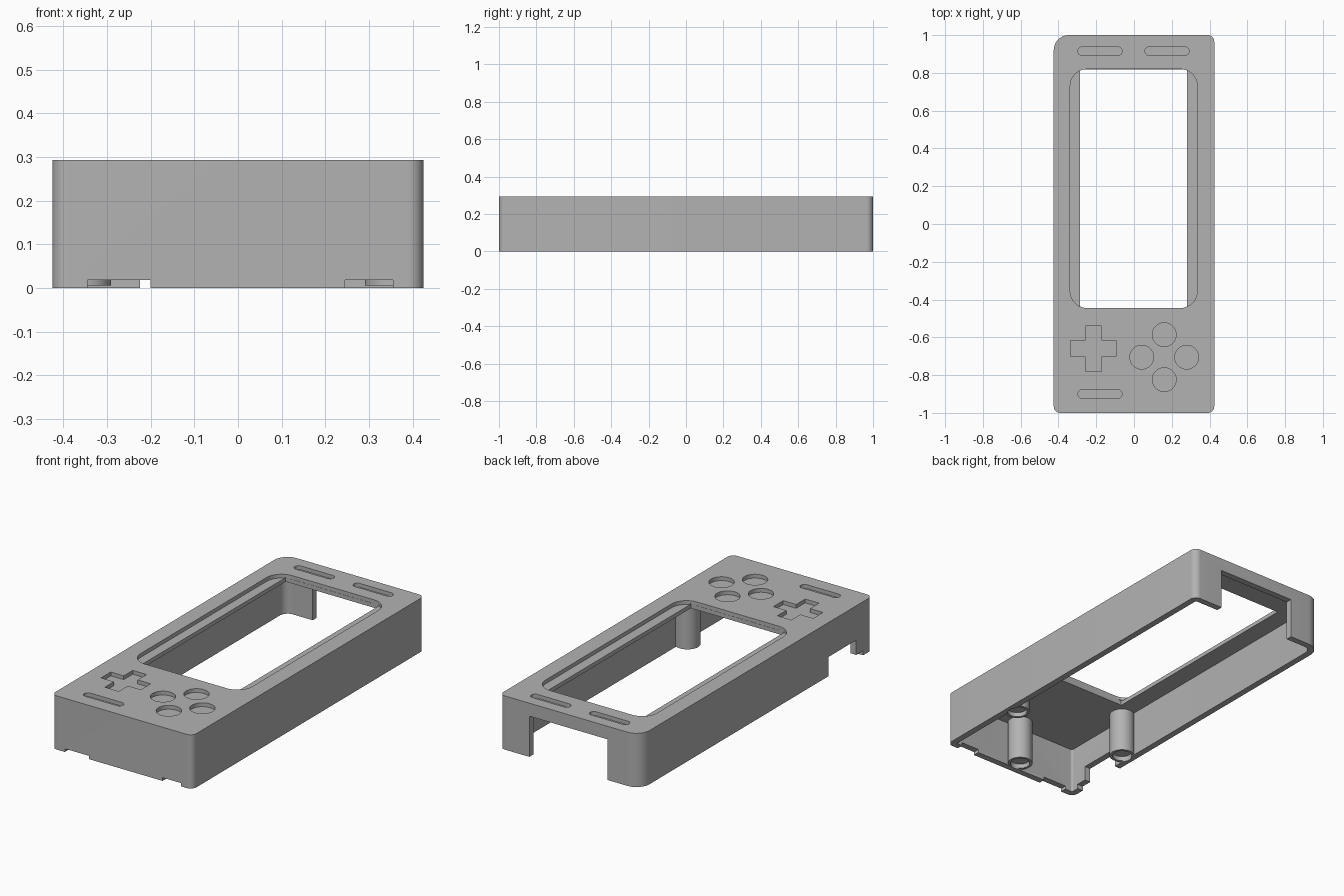
import bpy, bmesh, math

cube = bpy.data.objects.get("Cube")
if cube:
    bpy.data.objects.remove(cube, do_unlink=True)

grey = bpy.data.materials.new("plain_grey")
grey.use_nodes = True
grey.diffuse_color = (0.45, 0.45, 0.45, 1)
grey.node_tree.nodes["Principled BSDF"].inputs["Base Color"].default_value = (0.45, 0.45, 0.45, 1)

HALF_X, HALF_Y, TOP = 0.425, 1.0, 0.293
WALL, PLATE, LEDGE = 0.035, 0.25, 0.272


def rounded(x0, x1, y0, y1, radii, steps=10):
    """Outline with radii given as front right, back right, back left, front left of the page."""
    corners = [(x1, y0, -1, 1, -90), (x1, y1, -1, -1, 0), (x0, y1, 1, -1, 90), (x0, y0, 1, 1, 180)]
    pts = []
    for (cx, cy, sx, sy, start), r in zip(corners, radii):
        if r == 0:
            pts.append((cx, cy))
            continue
        for i in range(steps + 1):
            a = math.radians(start + 90 * i / steps)
            pts.append((cx + sx * r + r * math.cos(a), cy + sy * r + r * math.sin(a)))
    return pts


def box(x0, x1, y0, y1):
    return rounded(x0, x1, y0, y1, [0] * 4)


def circle(cx, cy, r, n=48):
    return [(cx + r * math.cos(math.tau * i / n), cy + r * math.sin(math.tau * i / n)) for i in range(n)]


def prism(name, pts, z0, z1):
    bm = bmesh.new()
    face = bm.faces.new([bm.verts.new((x, y, z0)) for x, y in pts])
    top = bmesh.ops.extrude_face_region(bm, geom=[face])["geom"]
    bmesh.ops.translate(bm, vec=(0, 0, z1 - z0), verts=[v for v in top if isinstance(v, bmesh.types.BMVert)])
    bmesh.ops.recalc_face_normals(bm, faces=bm.faces)
    mesh = bpy.data.meshes.new(name)
    bm.to_mesh(mesh)
    bm.free()
    obj = bpy.data.objects.new(name, mesh)
    bpy.context.collection.objects.link(obj)
    mesh.materials.append(grey)
    return obj


# Outer shell, with one corner rounder than the others
shell = prism("case_shell", rounded(-HALF_X, HALF_X, -HALF_Y, HALF_Y, (0.035, 0.035, 0.08, 0.035)), 0, TOP)


def combine(pts, z0, z1, operation="DIFFERENCE"):
    tool = prism("cutter", pts, z0, z1)
    tool.hide_render = True
    mod = shell.modifiers.new("combine", "BOOLEAN")
    mod.operation, mod.solver, mod.object = operation, "EXACT", tool
    bpy.context.view_layer.objects.active = shell
    bpy.ops.object.modifier_apply(modifier=mod.name)
    bpy.data.objects.remove(tool, do_unlink=True)


# Open underside
ix, iy = HALF_X - WALL, HALF_Y - WALL
combine(rounded(-ix, ix, -iy, iy, (0.01, 0.01, 0.045, 0.01)), -0.1, PLATE)

# Screen window with a sunken ledge along both long sides
combine(rounded(-0.338, 0.335, -0.445, 0.82, [0.09] * 4), LEDGE, 0.4)
combine(box(-0.286, 0.281, -0.444, 0.819), 0.2, LEDGE + 0.005)

# Screw posts with shallow sockets
for cx, cy in ((-0.355, -0.52), (0.355, -0.52), (0, -0.92)):
    combine(circle(cx, cy, 0.064), 0.006, PLATE + 0.01, "UNION")
    combine(circle(cx, cy, 0.05), -0.1, 0.03)

# Direction pad recess
px, py, arm, w = -0.215, -0.66, 0.12, 0.042
cross = []
for k in range(4):
    c, s = round(math.cos(k * math.pi / 2)), round(math.sin(k * math.pi / 2))
    for x, y in ((w, -w), (arm, -w), (arm, w)):
        cross.append((px + x * c - y * s, py + x * s + y * c))
combine(cross, LEDGE, 0.4)

# Round button recesses
for dx, dy in ((0, 1), (0, -1), (1, 0), (-1, 0)):
    combine(circle(0.16 + 0.119 * dx, -0.705 + 0.119 * dy, 0.063), LEDGE, 0.4)

# Long pill recesses
for cx, cy in ((-0.18, -0.9), (-0.18, 0.915), (0.175, 0.915)):
    combine(rounded(cx - 0.117, cx + 0.117, cy - 0.022, cy + 0.022, [0.0215] * 4), LEDGE, 0.4)

# Port opening in the back wall
combine(box(-0.225, 0.245, 0.9, 1.1), -0.1, 0.222)

# Shallow notches in the front wall
for x0, x1 in ((-0.345, -0.2), (0.245, 0.355)):
    combine(box(x0, x1, -1.1, -iy + 0.002), -0.1, 0.018)

# Stepped opening in the side wall
combine(box(-0.5, -ix + 0.002, -0.86, -0.62), -0.1, 0.105)
combine(box(-0.5, -ix + 0.002, -0.92, -0.85), -0.1, 0.025)

bpy.ops.object.select_all(action="DESELECT")
shell.select_set(True)
bpy.context.view_layer.objects.active = shell
bpy.ops.object.shade_smooth_by_angle(angle=math.radians(30))
